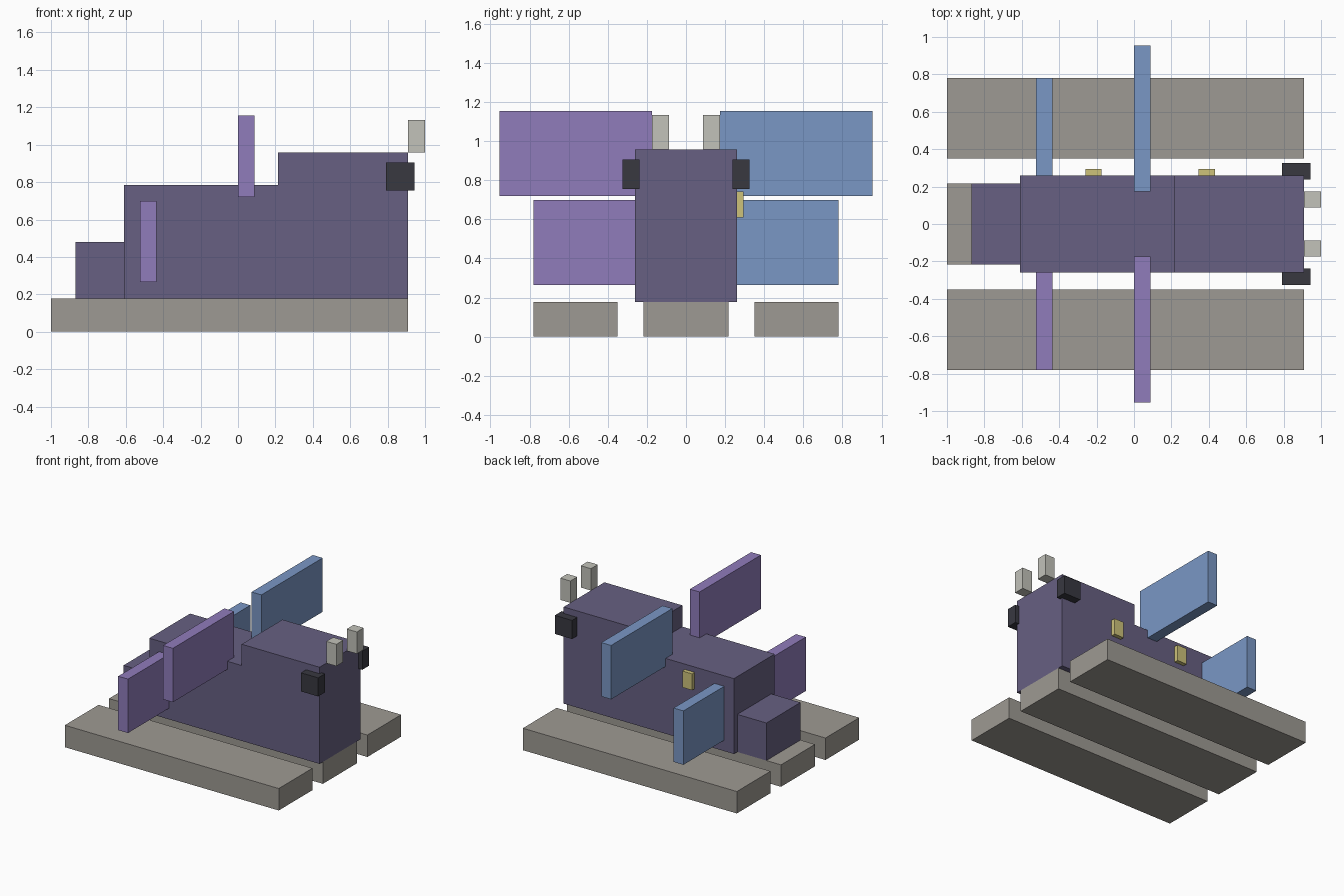
import bpy
import bmesh
from mathutils import Vector

cube = bpy.data.objects.get("Cube")
if cube:
    bpy.data.objects.remove(cube, do_unlink=True)


def make_material(name, red, green, blue):
    """Flat colour from 0-255 display values, stored as linear."""
    def linear(v):
        v /= 255
        return v / 12.92 if v <= 0.04045 else ((v + 0.055) / 1.055) ** 2.4
    colour = (linear(red), linear(green), linear(blue), 1)
    mat = bpy.data.materials.new(name)
    mat.use_nodes = True
    mat.diffuse_color = colour
    mat.node_tree.nodes["Principled BSDF"].inputs["Base Color"].default_value = colour
    return mat


stone = make_material("warm grey", 158, 154, 147)
slate = make_material("slate purple", 103, 96, 130)
violet = make_material("violet", 144, 124, 187)
sky = make_material("sky blue", 122, 151, 197)
pale = make_material("pale grey", 194, 194, 186)
charcoal = make_material("charcoal", 56, 56, 64)
yellow = make_material("dull yellow", 205, 194, 122)


def add_object(name, bm, mat):
    mesh = bpy.data.meshes.new(name)
    bmesh.ops.recalc_face_normals(bm, faces=bm.faces)
    bm.to_mesh(mesh)
    bm.free()
    mesh.materials.append(mat)
    obj = bpy.data.objects.new(name, mesh)
    bpy.context.collection.objects.link(obj)


def box(name, x, y, z, mat):
    """Box spanning the given (low, high) range on each axis."""
    bm = bmesh.new()
    bmesh.ops.create_cube(bm, size=1)
    for v in bm.verts:
        v.co = Vector([a + (b - a) * (c + 0.5) for (a, b), c in zip((x, y, z), v.co)])
    add_object(name, bm, mat)


def pair(name, x, y, z, right_mat, left_mat):
    """Box at -y and its mirror at +y."""
    box("near_" + name, x, (-y[1], -y[0]), z, right_mat)
    box("far_" + name, x, y, z, left_mat)


# Three base slabs
box("centre_slab", (-1, 0.91), (-0.217, 0.217), (0, 0.177), stone)
pair("slab", (-1, 0.91), (0.35, 0.78), (0, 0.177), stone, stone)

# Stepped body, extruded from its side profile
profile = [(-0.61, 0.177), (0.91, 0.177), (0.91, 0.957),
           (0.215, 0.957), (0.215, 0.785), (-0.61, 0.785)]
bm = bmesh.new()
side = bm.faces.new([bm.verts.new((x, -0.26, z)) for x, z in profile])
extruded = bmesh.ops.extrude_face_region(bm, geom=[side])["geom"]
bmesh.ops.translate(bm, vec=(0, 0.52, 0),
                    verts=[g for g in extruded if isinstance(g, bmesh.types.BMVert)])
# Close the starting side if the extrusion consumed it
bmesh.ops.holes_fill(bm, edges=[e for e in bm.edges if e.is_boundary], sides=0)
add_object("body", bm, slate)

# Tail block
box("tail", (-0.87, -0.61), (-0.217, 0.217), (0.177, 0.48), slate)

# Wing plates
pair("upper_wing", (0, 0.087), (0.174, 0.955), (0.72, 1.155), violet, sky)
pair("lower_wing", (-0.523, -0.436), (0.26, 0.78), (0.265, 0.70), violet, sky)

# Head details
pair("eye", (0.79, 0.943), (0.238, 0.325), (0.755, 0.905), charcoal, charcoal)
pair("antenna", (0.91, 1.0), (0.087, 0.174), (0.957, 1.133), pale, pale)

# Buttons on the far side only
for name, x in (("rear_button", -0.26), ("front_button", 0.346)):
    box(name, (x, x + 0.087), (0.26, 0.293), (0.61, 0.742), yellow)
